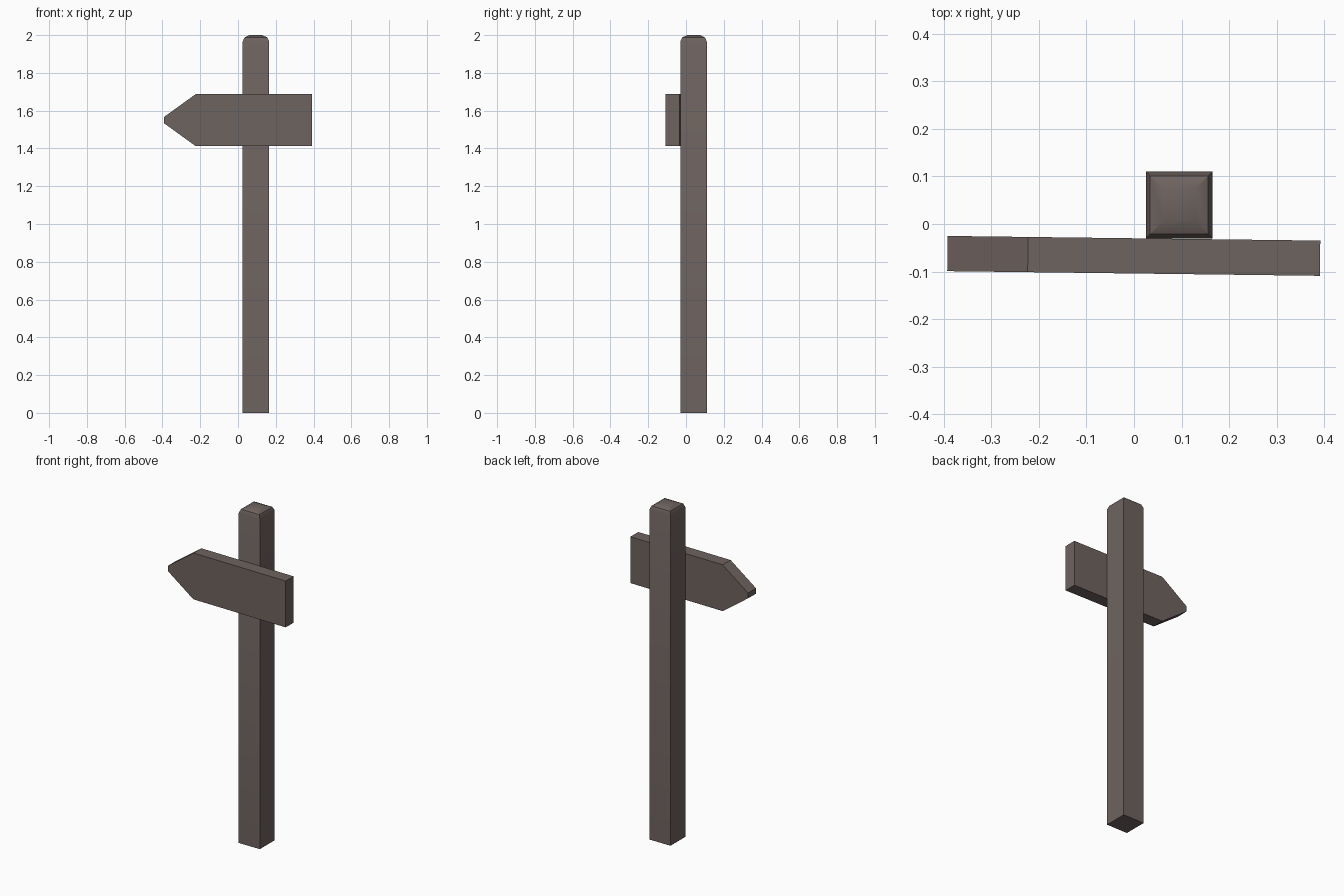
import bpy, bmesh, math

if "Cube" in bpy.data.objects:
    bpy.data.objects.remove(bpy.data.objects["Cube"])

wood = bpy.data.materials.new("weathered grey brown wood")
wood.diffuse_color = (0.155, 0.125, 0.115, 1)
wood.use_nodes = True
wood.node_tree.nodes["Principled BSDF"].inputs["Base Color"].default_value = wood.diffuse_color


def make_object(name, rings):
    """Skin a stack of equal-length vertex rings and cap both ends."""
    bm = bmesh.new()
    loops = [[bm.verts.new(p) for p in ring] for ring in rings]
    n = len(loops[0])
    for a, b in zip(loops, loops[1:]):
        for i in range(n):
            j = (i + 1) % n
            bm.faces.new((a[i], a[j], b[j], b[i]))
    bm.faces.new(loops[0][::-1])
    bm.faces.new(loops[-1])
    bmesh.ops.recalc_face_normals(bm, faces=bm.faces)
    mesh = bpy.data.meshes.new(name)
    bm.to_mesh(mesh)
    bm.free()
    mesh.materials.append(wood)
    obj = bpy.data.objects.new(name, mesh)
    bpy.context.collection.objects.link(obj)
    bpy.ops.object.select_all(action='DESELECT')
    obj.select_set(True)
    bpy.context.view_layer.objects.active = obj
    bpy.ops.object.shade_smooth_by_angle(angle=math.radians(35))
    return obj


# square post with a softly rounded cap: (half width, height)
profile = [(0.07, 0), (0.07, 1.965), (0.061, 1.987), (0.034, 2.0)]
corners = [(-1, -1), (1, -1), (1, 1), (-1, 1)]
post = make_object("post", [[(sx * r, sy * r, z) for sx, sy in corners]
                            for r, z in profile])
post.location = (0.095, 0.04, 0)

# arrow board pointing left, turned very slightly on the post
outline = [(0.391, -0.138), (0.391, 0.138), (-0.223, 0.138),
           (-0.392, 0.016), (-0.392, -0.016), (-0.223, -0.138)]
board = make_object("arrow_board", [[(x, y, z) for x, z in outline]
                                    for y in (-0.037, 0.037)])
board.location = (0, -0.067, 1.55)
board.rotation_euler.z = -0.0125
